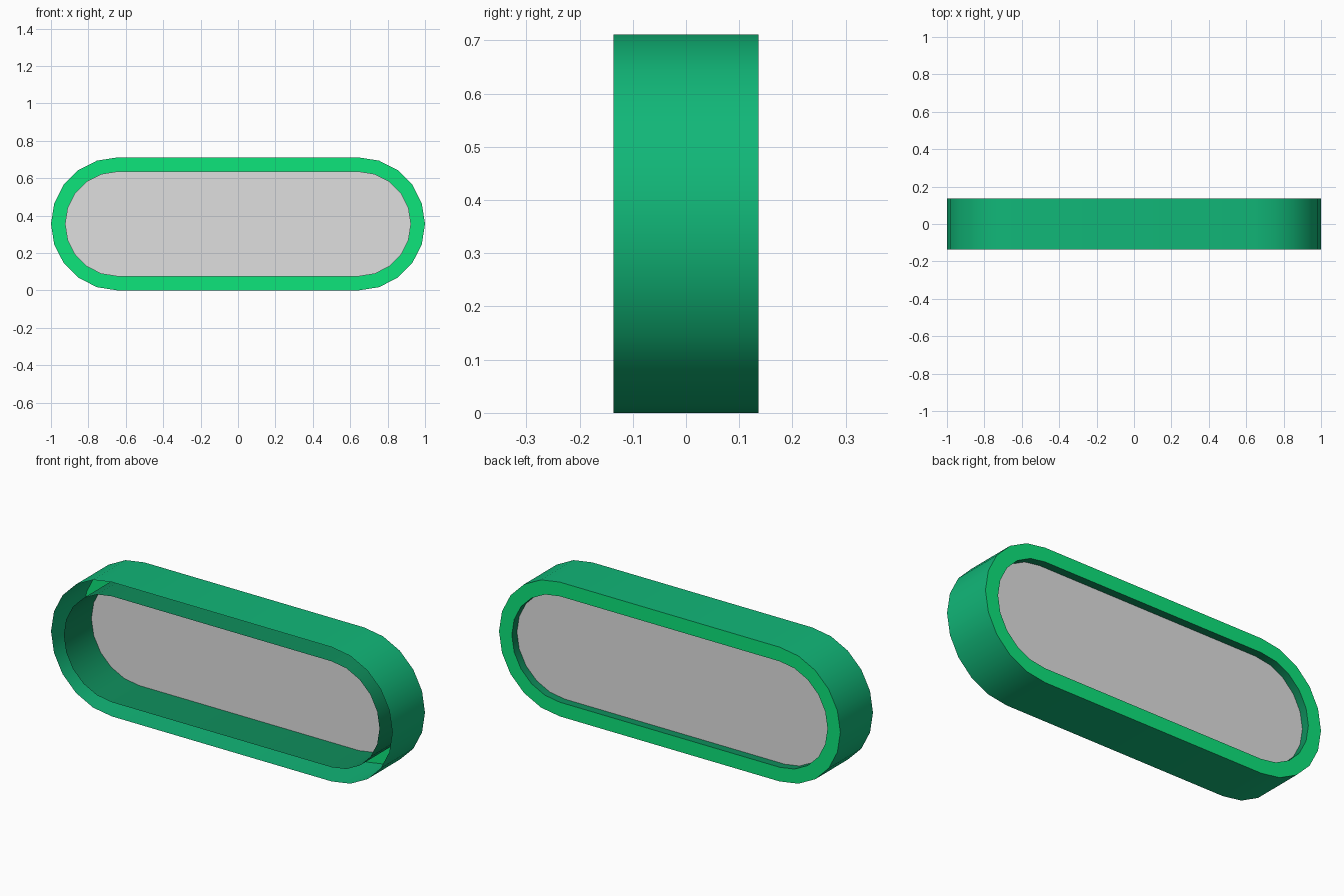
import bpy
import math

if "Cube" in bpy.data.objects:
    bpy.data.objects.remove(bpy.data.objects["Cube"])

CX, CZ = 0.6445, 0.3555        # arc centre offset and mid height
R_OUT, R_IN = 0.3555, 0.2805   # outer and inner end radii
Y = 0.1365                     # half depth
STEPS = 10                     # segments per rounded end


def material(name, r, g, b):
    m = bpy.data.materials.new(name)
    m.diffuse_color = (r, g, b, 1)
    m.use_nodes = True
    m.node_tree.nodes["Principled BSDF"].inputs["Base Color"].default_value = m.diffuse_color
    return m


def stadium(radius, y):
    """Closed loop with two straight sides and two rounded ends."""
    pts = []
    for side in (1, -1):
        for i in range(STEPS + 1):
            a = math.pi * i / STEPS - math.pi / 2
            pts.append((side * (CX + radius * math.cos(a)), y,
                        CZ + side * radius * math.sin(a)))
    return pts


def build(name, verts, faces, mat, smooth=False):
    me = bpy.data.meshes.new(name)
    me.from_pydata(verts, [], faces)
    me.materials.append(mat)
    for p in me.polygons:
        p.use_smooth = smooth
    me.update()
    ob = bpy.data.objects.new(name, me)
    bpy.context.collection.objects.link(ob)
    return ob


def bridge(name, a, b, mat, smooth=False, flip=False):
    """Band of quads between two matching loops."""
    n = len(a)
    faces = [(i, (i + 1) % n, n + (i + 1) % n, n + i) for i in range(n)]
    if flip:
        faces = [f[::-1] for f in faces]
    return build(name, a + b, faces, mat, smooth)


outer_green = material("outer green", 0.0056, 0.474, 0.188)
inner_green = material("inner dark green", 0.0048, 0.275, 0.109)
rim_green = material("bright rim green", 0.004, 0.78, 0.198)
grey = material("panel grey", 0.74, 0.74, 0.74)

# Outer and inner walls; the gap between them is open at the front
bridge("outer_wall", stadium(R_OUT, -Y), stadium(R_OUT, Y), outer_green, True)
bridge("inner_wall", stadium(R_IN, -Y), stadium(R_IN, Y), inner_green, True, True)

# Flat rim closing the gap at the back
bridge("back_rim", stadium(R_OUT, Y), stadium(R_IN, Y), rim_green)

# Thin panel recessed slightly from the back
loop = stadium(R_IN, 0.094)
build("panel", loop, [tuple(range(len(loop)))], grey)
